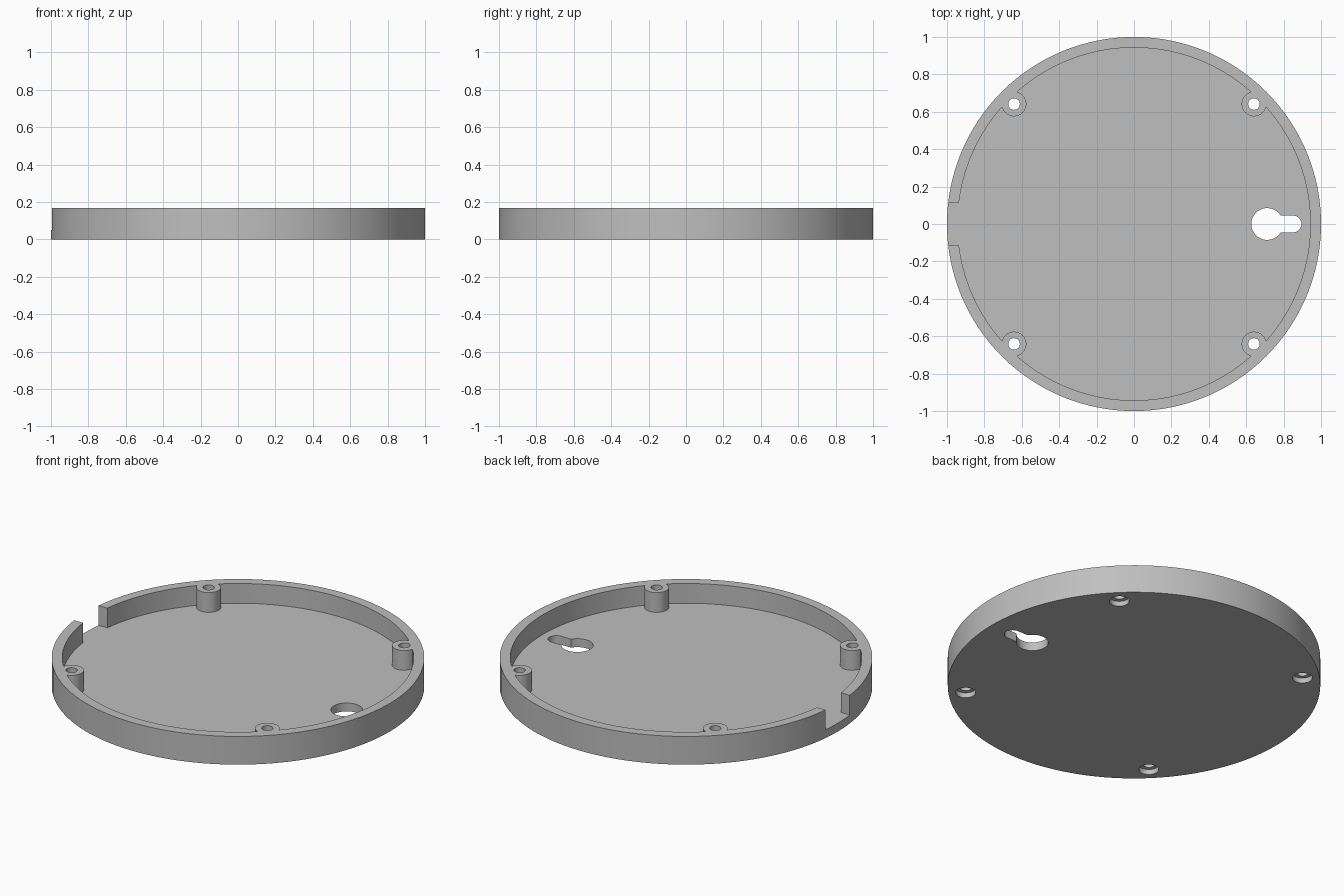
import bpy, bmesh, math
from math import sin, cos, pi

if "Cube" in bpy.data.objects:
    bpy.data.objects.remove(bpy.data.objects["Cube"])

HEIGHT, FLOOR = 0.167, 0.05
INNER = 0.943                 # inside radius of the rim
BOSS_D, BOSS_R = 0.907, 0.066  # screw post distance from centre and radius
NOTCH = 0.114                 # half width of the cable notch


def arc(cx, cy, r, a0, a1, n):
    return [(cx + r * cos(a0 + (a1 - a0) * i / n),
             cy + r * sin(a0 + (a1 - a0) * i / n)) for i in range(n + 1)]


def circle(cx, cy, r, n):
    return arc(cx, cy, r, 0, 2 * pi, n)[:-1]


def prism(name, outline, z0, z1):
    """Extrude a counter-clockwise outline from z0 to z1."""
    bm = bmesh.new()
    low = [bm.verts.new((x, y, z0)) for x, y in outline]
    top = [bm.verts.new((x, y, z1)) for x, y in outline]
    bm.faces.new(low[::-1])
    bm.faces.new(top)
    for i in range(len(low)):
        j = (i + 1) % len(low)
        bm.faces.new((low[i], low[j], top[j], top[i]))
    me = bpy.data.meshes.new(name)
    bm.to_mesh(me)
    bm.free()
    ob = bpy.data.objects.new(name, me)
    bpy.context.collection.objects.link(ob)
    return ob


def cut(target, cutter):
    mod = target.modifiers.new("cut", 'BOOLEAN')
    mod.operation, mod.solver, mod.object = 'DIFFERENCE', 'EXACT', cutter
    bpy.context.view_layer.objects.active = target
    bpy.ops.object.modifier_apply(modifier=mod.name)
    bpy.data.objects.remove(cutter)


# Round base, solid to start with
base = prism("round_base", circle(0, 0, 1, 128), 0, HEIGHT)

# Cavity outline: rim arcs, screw posts left standing, and the cable notch
delta = math.acos((INNER**2 + BOSS_D**2 - BOSS_R**2) / (2 * INNER * BOSS_D))
phi = math.atan2(INNER * sin(delta), INNER * cos(delta) - BOSS_D)
notch_a = math.asin(NOTCH / INNER)
outline = []
for k in range(4):
    a = pi / 4 + k * pi / 2
    outline += arc(BOSS_D * cos(a), BOSS_D * sin(a), BOSS_R,
                   a - phi, a + phi - 2 * pi, 24)
    start, end = a + delta, a + pi / 2 - delta
    if k == 1:
        outline += arc(0, 0, INNER, start, pi - notch_a, 14)[1:]
        outline += [(-1.1, NOTCH), (-1.1, -NOTCH)]
        outline += arc(0, 0, INNER, pi + notch_a, end, 14)[:-1]
    else:
        outline += arc(0, 0, INNER, start, end, 32)[1:-1]
cut(base, prism("cavity_cutter", outline, FLOOR, 0.3))

# Screw holes with wider recesses underneath
for k in range(4):
    a = pi / 4 + k * pi / 2
    x, y = BOSS_D * cos(a), BOSS_D * sin(a)
    cut(base, prism("hole_cutter", circle(x, y, 0.031, 24), -0.1, 0.3))
    cut(base, prism("recess_cutter", circle(x, y, 0.054, 24), -0.1, 0.03))

# Keyhole for hanging
KX, KR, SX, SR = 0.712, 0.085, 0.85, 0.045
b = math.asin(SR / KR)
keyhole = arc(KX, 0, KR, b, 2 * pi - b, 32) + arc(SX, 0, SR, -pi / 2, pi / 2, 16)
cut(base, prism("keyhole_cutter", keyhole, -0.1, 0.1))

# Plain grey plastic
mat = bpy.data.materials.new("grey")
mat.diffuse_color = (0.52, 0.52, 0.52, 1)
mat.use_nodes = True
mat.node_tree.nodes["Principled BSDF"].inputs["Base Color"].default_value = mat.diffuse_color
base.data.materials.clear()
base.data.materials.append(mat)
for p in base.data.polygons:
    p.material_index = 0

bpy.ops.object.select_all(action='DESELECT')
base.select_set(True)
bpy.context.view_layer.objects.active = base
bpy.ops.object.shade_smooth_by_angle(angle=math.radians(30))
